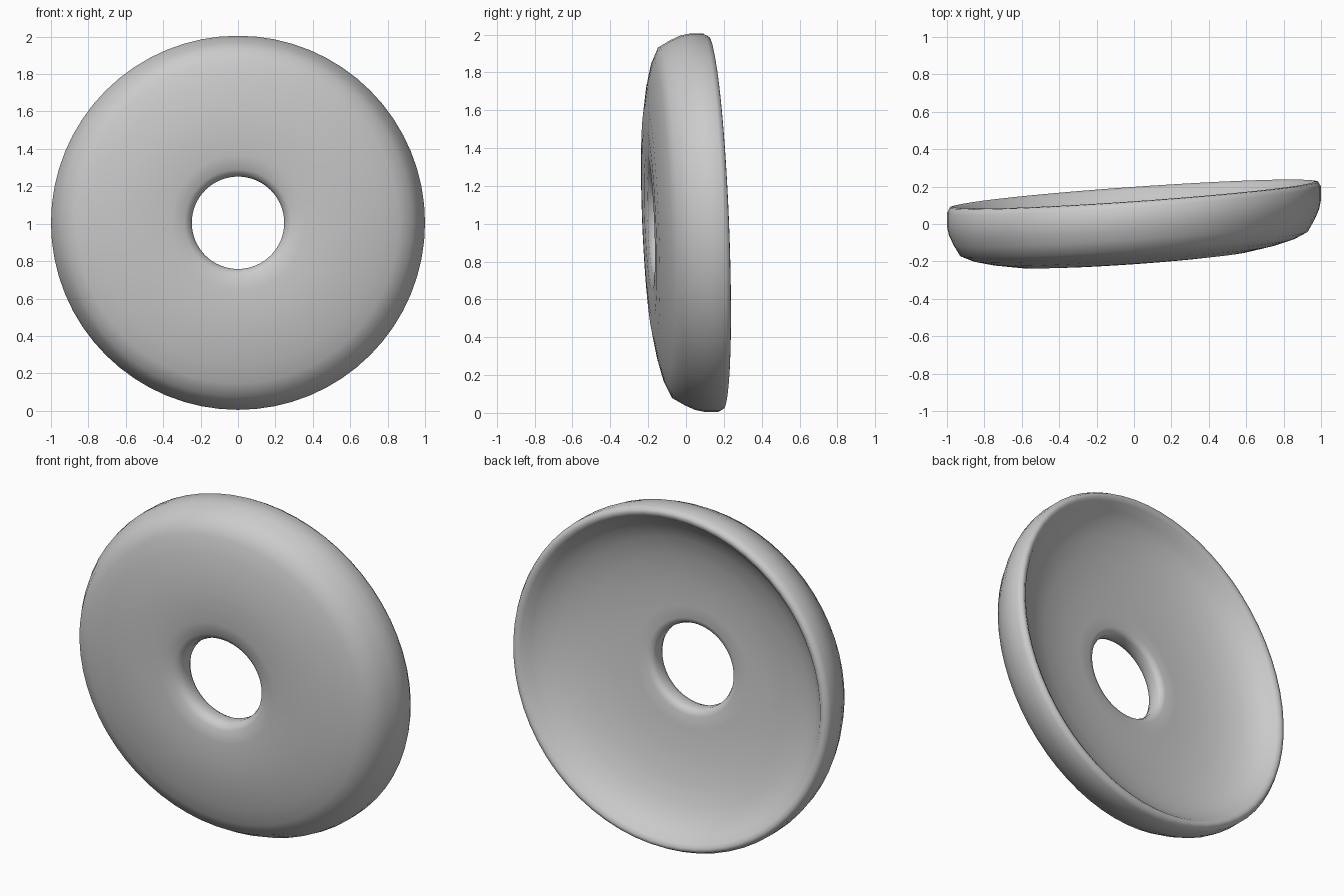
import bpy, bmesh, math

if "Cube" in bpy.data.objects:
    bpy.data.objects.remove(bpy.data.objects["Cube"])

# Closed cross-section (radius, depth): front face, rim, hollow back, hole wall
profile = [(0.247, -0.135), (0.258, -0.163), (0.285, -0.182), (0.36, -0.193),
           (0.5, -0.195), (0.62, -0.188), (0.76, -0.164), (0.86, -0.138),
           (0.93, -0.105), (0.965, -0.045), (0.99, 0.01), (1.0, 0.06),
           (1.0, 0.13), (0.985, 0.157), (0.965, 0.16), (0.945, 0.147),
           (0.91, 0.105), (0.86, 0.062), (0.78, 0.02), (0.66, -0.017),
           (0.5, -0.043), (0.36, -0.052), (0.285, -0.055), (0.258, -0.064),
           (0.247, -0.085)]
SEG = 64

# Dish ring: revolve the profile, leaning slightly to the side and back
bm = bmesh.new()
rings = []
for i in range(SEG):
    a = 2 * math.pi * i / SEG
    ring = []
    for r, y in profile:
        x, z = r * math.cos(a), r * math.sin(a)
        ring.append(bm.verts.new((x, y + 0.07 * x - 0.04 * z, z + 1.005)))
    rings.append(ring)
n = len(profile)
for i in range(SEG):
    p, q = rings[i], rings[(i + 1) % SEG]
    for j in range(n):
        k = (j + 1) % n
        bm.faces.new((p[j], p[k], q[k], q[j]))
bmesh.ops.recalc_face_normals(bm, faces=bm.faces)
mesh = bpy.data.meshes.new("dish_ring")
bm.to_mesh(mesh)
bm.free()
for f in mesh.polygons:
    f.use_smooth = True
bpy.context.collection.objects.link(bpy.data.objects.new("dish_ring", mesh))
